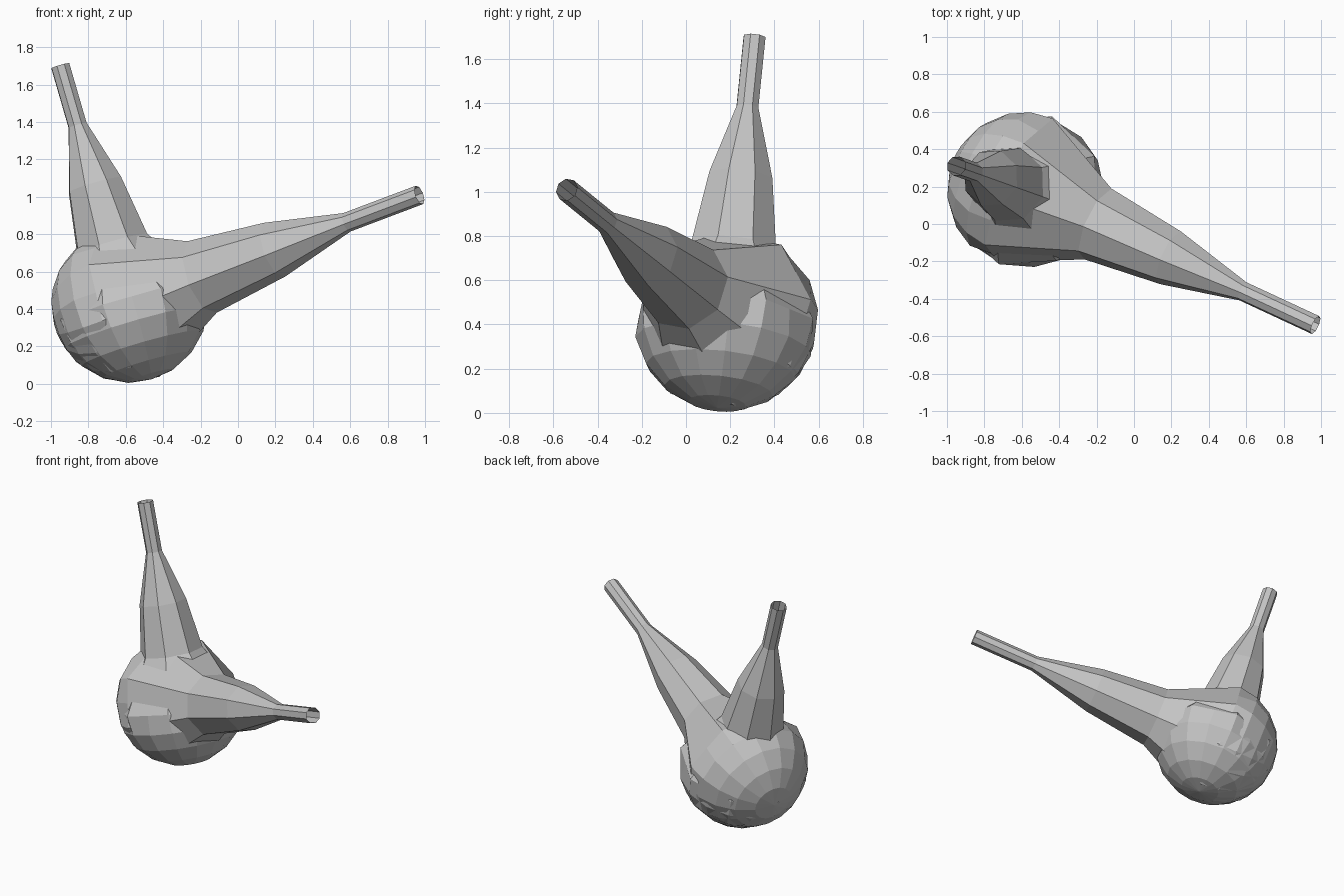
import bpy, bmesh, math
from mathutils import Vector

cube = bpy.data.objects.get("Cube")
if cube:
    bpy.data.objects.remove(cube, do_unlink=True)

grey = bpy.data.materials.new("plain_grey")
grey.use_nodes = True
colour = (0.55, 0.55, 0.55, 1)
grey.diffuse_color = colour
grey.node_tree.nodes["Principled BSDF"].inputs["Base Color"].default_value = colour

SIDES = 8
BULB_R = 0.42
NECK_RADII = [0.053, 0.053, 0.155, 0.207]   # open mouth down to shoulder
BULB_RINGS = 5


def flask(name, centre, mouth, spoke):
    """Round-bottomed flask with an open tapering neck, from bulb centre to mouth."""
    centre, mouth = Vector(centre), Vector(mouth)
    span = mouth - centre
    axis = span.normalized()
    u = Vector(spoke)
    u = (u - axis * u.dot(axis)).normalized()
    v = axis.cross(u)
    bm = bmesh.new()

    def ring(pos, radius, count):
        step = 2 * math.pi / count
        return [bm.verts.new(pos + radius * (u * math.cos(i * step) + v * math.sin(i * step)))
                for i in range(count)]

    def bridge(a, b):
        n = len(a)
        for i in range(n):
            j = (i + 1) % n
            bm.faces.new((a[i], b[i], b[j], a[j]))

    # Neck and shoulder: evenly spaced rings ending at the bulb's equator
    rings = [ring(centre + span * (1 - k / 4), r, SIDES) for k, r in enumerate(NECK_RADII)]
    equator = ring(centre, BULB_R, SIDES)
    rings.append(equator)
    for a, b in zip(rings[:-2], rings[1:-1]):
        bridge(a, b)

    # Equator midpoints let the finer bulb join the coarse shoulder
    fine = []
    for i, vert in enumerate(equator):
        nxt = equator[(i + 1) % SIDES]
        fine += [vert, bm.verts.new((vert.co + nxt.co) / 2)]
    shoulder = rings[-2]
    for i in range(SIDES):
        j = (i + 1) % SIDES
        bm.faces.new((shoulder[i], fine[2 * i], fine[2 * i + 1], equator[j], shoulder[j]))

    # Rounded bulb
    previous = fine
    for k in range(1, BULB_RINGS):
        a = k / BULB_RINGS * math.pi / 2
        current = ring(centre - axis * BULB_R * math.sin(a), BULB_R * math.cos(a), 2 * SIDES)
        bridge(previous, current)
        previous = current
    pole = bm.verts.new(centre - axis * BULB_R)
    for i in range(len(previous)):
        bm.faces.new((previous[i], pole, previous[(i + 1) % len(previous)]))

    bmesh.ops.recalc_face_normals(bm, faces=bm.faces)
    mesh = bpy.data.meshes.new(name)
    bm.to_mesh(mesh)
    bm.free()
    mesh.materials.append(grey)
    obj = bpy.data.objects.new(name, mesh)
    bpy.context.collection.objects.link(obj)
    return obj


# Two flasks sharing one bulb position
BULB = (-0.58, 0.18, 0.425)
flask("long_neck_flask", BULB, (0.97, -0.54, 1.01), (0, 0.24, 0.33))
flask("upright_neck_flask", BULB, (-0.95, 0.31, 1.70), (-0.94, 0.34, 0))
